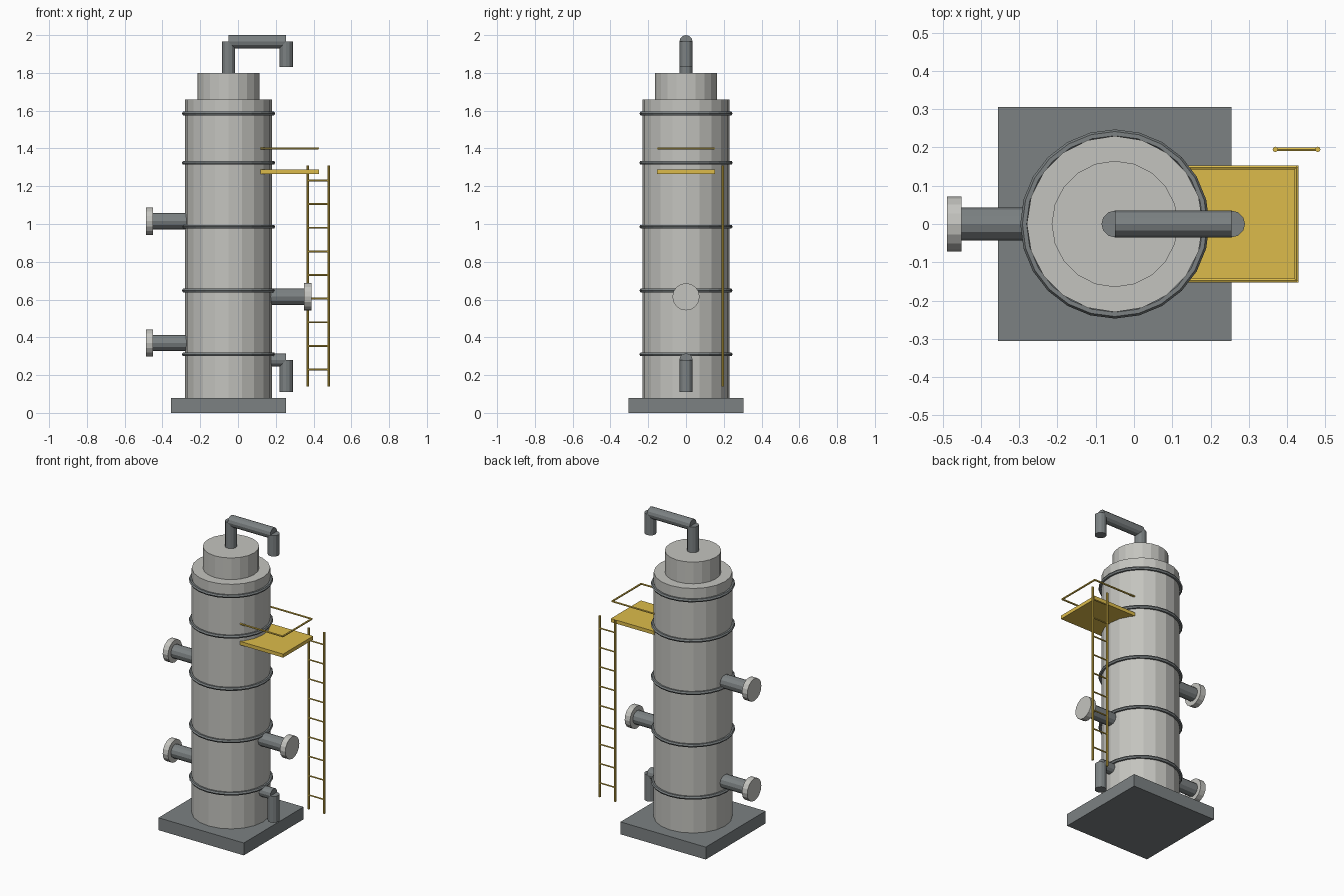
import bpy
from mathutils import Vector

if "Cube" in bpy.data.objects:
    bpy.data.objects.remove(bpy.data.objects["Cube"])

CX = -0.05  # column axis


def material(name, rgb):
    m = bpy.data.materials.new(name)
    m.diffuse_color = (*rgb, 1)
    m.use_nodes = True
    m.node_tree.nodes["Principled BSDF"].inputs["Base Color"].default_value = m.diffuse_color
    return m


SHELL = material("shell_grey", (0.55, 0.55, 0.52))
STEEL = material("dark_steel", (0.2, 0.22, 0.225))
YELLOW = material("safety_yellow", (0.72, 0.5, 0.07))


def finish(name, mat):
    o = bpy.context.object
    o.name = name
    o.data.materials.append(mat)
    return o


def rod(name, a, b, r, sides, mat):
    a, b = Vector(a), Vector(b)
    d = b - a
    bpy.ops.mesh.primitive_cylinder_add(
        vertices=sides, radius=r, depth=d.length, location=(a + b) / 2,
        rotation=d.to_track_quat('Z', 'Y').to_euler())
    return finish(name, mat)


def path(name, pts, r, sides, mat):
    for i, (a, b) in enumerate(zip(pts, pts[1:])):
        rod(f"{name}_{i + 1}", a, b, r, sides, mat)


def box(name, lo, hi, mat):
    lo, hi = Vector(lo), Vector(hi)
    bpy.ops.mesh.primitive_cube_add(size=1, location=(lo + hi) / 2)
    o = finish(name, mat)
    o.scale = hi - lo


# Foundation and stepped vessel
box("base_plinth", (CX - 0.305, -0.305, 0), (CX + 0.305, 0.305, 0.08), STEEL)
rod("column_shell", (CX, 0, 0.002), (CX, 0, 1.66), 0.23, 20, SHELL)
rod("column_head", (CX, 0, 1.66), (CX, 0, 1.80), 0.165, 20, SHELL)

# Stiffening rings
for i, z in enumerate((0.31, 0.648, 0.986, 1.324, 1.585)):
    bpy.ops.mesh.primitive_torus_add(
        major_segments=24, minor_segments=6, major_radius=0.236,
        minor_radius=0.011, location=(CX, 0, z))
    finish(f"stiffening_ring_{i + 1}", STEEL)

# Overhead vapour pipe and bottom drain
path("overhead_pipe", [(CX, 0, 1.79), (CX, 0, 1.965), (0.255, 0, 1.965),
                       (0.255, 0, 1.83)], 0.035, 12, STEEL)
path("drain_pipe", [(0.1, 0, 0.28), (0.255, 0, 0.28), (0.255, 0, 0.11)],
     0.035, 12, STEEL)

# Flanged side nozzles
for i, (s, z) in enumerate(((-1, 0.37), (1, 0.615), (-1, 1.015))):
    rod(f"nozzle_{i + 1}", (CX + s * 0.15, 0, z), (CX + s * 0.402, 0, z),
        0.043, 12, STEEL)
    rod(f"nozzle_flange_{i + 1}", (CX + s * 0.40, 0, z),
        (CX + s * 0.438, 0, z), 0.072, 16, SHELL)

# Access platform with a guard rail
box("platform", (0.12, -0.153, 1.266), (0.43, 0.153, 1.289), YELLOW)
path("guard_rail", [(0.12, -0.148, 1.4), (0.424, -0.148, 1.4),
                    (0.424, 0.148, 1.4), (0.12, 0.148, 1.4)],
     0.006, 6, YELLOW)

# Ladder
for i, x in enumerate((0.369, 0.48)):
    rod(f"ladder_stile_{i + 1}", (x, 0.195, 0.14), (x, 0.195, 1.31),
        0.007, 8, YELLOW)
for i in range(9):
    z = 0.23 + i * 0.125
    rod(f"ladder_rung_{i + 1}", (0.369, 0.195, z), (0.48, 0.195, z),
        0.005, 6, YELLOW)
